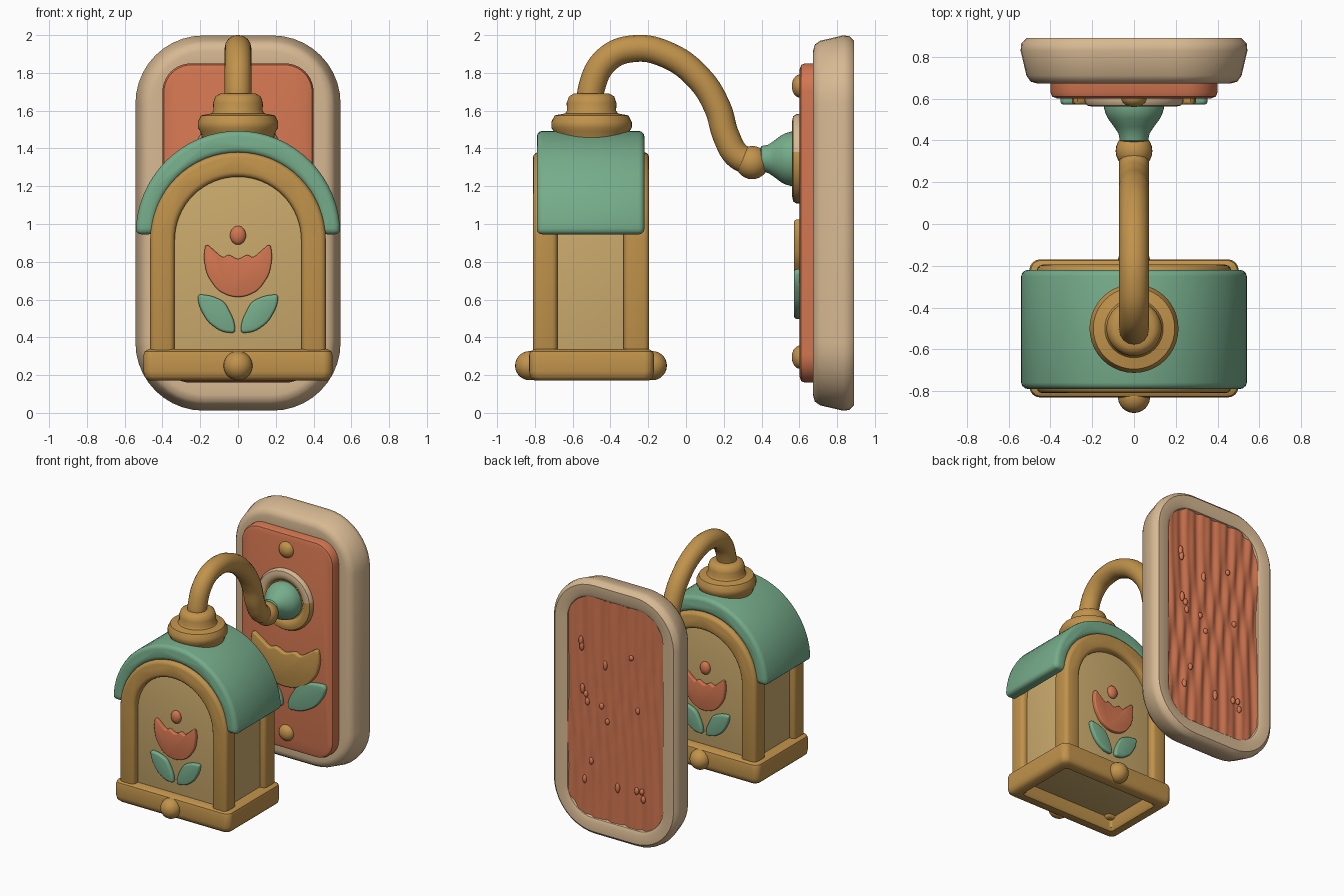
import bpy, bmesh, math, random
from mathutils import Vector

cube = bpy.data.objects.get("Cube")
if cube:
    bpy.data.objects.remove(cube, do_unlink=True)
random.seed(4)


def material(name, *rgb):
    m = bpy.data.materials.new(name)
    col = [c ** 2.2 for c in rgb] + [1]
    m.diffuse_color = col
    m.use_nodes = True
    m.node_tree.nodes["Principled BSDF"].inputs["Base Color"].default_value = col
    return m


CREAM = material("cream", .84, .72, .57)
CLAY = material("terracotta", .82, .46, .32)
GREEN = material("sage green", .46, .67, .54)
OCHRE = material("ochre", .75, .57, .30)
TAN = material("tan", .80, .67, .43)


def smooth(ob):
    bpy.ops.object.select_all(action='DESELECT')
    ob.select_set(True)
    bpy.context.view_layer.objects.active = ob
    bpy.ops.object.shade_smooth_by_angle(angle=math.radians(42))


def finish(name, bm, *mats):
    bmesh.ops.recalc_face_normals(bm, faces=bm.faces)
    me = bpy.data.meshes.new(name)
    bm.to_mesh(me)
    bm.free()
    for m in mats:
        me.materials.append(m)
    ob = bpy.data.objects.new(name, me)
    bpy.context.collection.objects.link(ob)
    smooth(ob)
    return ob


def rounded_rect(hw, hh, r, seg=10):
    pts = []
    for i, (sx, sy) in enumerate([(1, 1), (-1, 1), (-1, -1), (1, -1)]):
        for k in range(seg + 1):
            a = math.pi / 2 * (i + k / seg)
            pts.append((sx * (hw - r) + r * math.cos(a), sy * (hh - r) + r * math.sin(a)))
    return pts


def loft(name, rings, place, mat, closed=False, extra=None):
    """Skin rounded rectangles (half width, half height, radius, depth)."""
    bm = bmesh.new()
    loops = [[bm.verts.new(place(u, v, d)) for u, v in rounded_rect(w, h, r)]
             for w, h, r, d in rings]
    pairs = list(zip(loops, loops[1:]))
    if closed:
        pairs.append((loops[-1], loops[0]))
    else:
        bm.faces.new(loops[0])
        bm.faces.new(loops[-1])
    for a, b in pairs:
        for i in range(len(a)):
            j = (i + 1) % len(a)
            bm.faces.new((a[i], a[j], b[j], b[i]))
    bmesh.ops.remove_doubles(bm, verts=bm.verts, dist=1e-5)
    if extra:
        for f in bm.faces:
            f.material_index = int(extra[1](f.calc_center_median()))
    return finish(name, bm, mat, *([extra[0]] if extra else []))


def lathe(name, profile, place, mat, **kw):
    return loft(name, [(r, r, r, d) for r, d in profile], place, mat, **kw)


def prism(name, outline, y0, y1, mat, bevel):
    """Extrude an x-z outline along y and round its hard edges."""
    bm = bmesh.new()
    face = bm.faces.new([bm.verts.new((x, y0, z)) for x, z in outline])
    new = bmesh.ops.extrude_face_region(bm, geom=[face])["geom"]
    bmesh.ops.translate(bm, vec=(0, y1 - y0, 0),
                        verts=[g for g in new if isinstance(g, bmesh.types.BMVert)])
    bmesh.ops.recalc_face_normals(bm, faces=bm.faces)
    hard = [e for e in bm.edges if e.calc_face_angle(0) > .8]
    bmesh.ops.bevel(bm, geom=hard, offset=bevel, segments=3, profile=.5,
                    affect='EDGES', clamp_overlap=True)
    return finish(name, bm, mat)


def ball(name, centre, size, mat):
    bm = bmesh.new()
    bmesh.ops.create_uvsphere(bm, u_segments=24, v_segments=14, radius=1)
    for v in bm.verts:
        v.co = Vector(centre) + v.co * Vector(size)
    return finish(name, bm, mat)


def arc(a, b, zc, start=0, n=32):
    angles = [start + (math.pi - 2 * start) * i / n for i in range(n + 1)]
    return [(a * math.cos(t), zc + b * math.sin(t)) for t in angles]


def arch(r, zc, z0):
    return [(r, z0)] + arc(r, r, zc) + [(-r, z0)]


def soften(pts, times=2):
    for _ in range(times):
        out = []
        for (x, z), (u, w) in zip(pts, pts[1:] + pts[:1]):
            out += [(.8 * x + .2 * u, .8 * z + .2 * w), (.2 * x + .8 * u, .2 * z + .8 * w)]
        pts = out
    return pts


# Tulip motif, drawn around its own centre
half_tulip = [(.05, .03), (.08, .01), (.12, .045), (.172, .09), (.182, .01), (.165, -.08),
              (.11, -.16), (.05, -.19)]
TULIP = soften([(0, 0)] + half_tulip + [(0, -.198)] + [(-x, z) for x, z in half_tulip[::-1]])
LEAF = soften([(.012, -.39), (.02, -.32), (.07, -.22), (.14, -.19), (.217, -.18), (.205, -.25),
               (.16, -.33), (.09, -.38)])


def motif(name, z, y0, y1, sx, sz, flower_mat, leaf_shift=0):
    put = lambda pts, s, dz=0: [(s * sx * x, z + dz + sz * w) for x, w in pts]
    prism(name + "_tulip", put(TULIP, 1), y0, y1, flower_mat, .014)
    for s, side in ((1, "left"), (-1, "right")):
        prism(f"{name}_{side}_leaf", put(LEAF, s, leaf_shift), y0, y1, GREEN, .014)


# Wall plate: cream rim, terracotta front panel and grained back panel
on_wall = lambda u, v, d: (u, d, 1.005 + v)
loft("wall_plate_rim", [(.37, .82, .14, .68), (.46, .91, .29, .672), (.495, .945, .32, .682),
                        (.515, .965, .34, .71), (.543, .993, .36, .83), (.54, .99, .36, .865),
                        (.515, .965, .34, .89), (.44, .89, .24, .89), (.415, .865, .22, .878),
                        (.405, .855, .21, .85)], on_wall, CREAM, closed=True)
loft("front_panel", [(.4, .845, .15, .7), (.4, .845, .15, .63), (.392, .837, .145, .61),
                     (.37, .815, .13, .602)], on_wall, CLAY)
bm = bmesh.new()
bmesh.ops.create_grid(bm, x_segments=56, y_segments=48, size=1)
for v in bm.verts:
    x, z = v.co.x * .42, v.co.y * .86
    wave = math.sin(48 * x + 2.2 * math.sin(3.1 * z + 4 * x) + 5 * z)
    wave += .6 * math.sin(85 * x - 3 * math.sin(2.3 * z) + 2)
    v.co = (x, .868 + .006 * wave, 1.005 + z)
finish("grained_back_panel", bm, CLAY)
for i in range(16):
    ball(f"wood_knot_{i}", (random.uniform(-.35, .35), .874, random.uniform(.3, 1.75)),
         (.018, .015, random.uniform(.02, .04)), CLAY)

# Plate ornaments
for z, name in ((1.73, "upper_stud"), (.295, "lower_stud")):
    ball(name, (0, .605, z), (.062, .045, .062), OCHRE)
motif("plate", .92, .62, .572, 1.65, 1.3, OCHRE, .08)

# Rosette, mount and pivot
on_rosette = lambda u, v, d: (u, d, 1.345 + v)
lathe("rosette_ring", [(.15, .61), (.235, .61), (.237, .585), (.225, .567), (.2, .562),
                       (.17, .567), (.15, .585)], on_rosette, OCHRE, closed=True,
      extra=(CREAM, lambda c: c.z > 1.38 and math.hypot(c.x, c.z - 1.345) > .18))
lathe("rosette_disc", [(.17, .61), (.17, .585)], on_rosette, OCHRE)
lathe("mount_cone", [(.14, .6), (.145, .56), (.135, .525), (.125, .505), (.095, .465),
                     (.075, .435), (.068, .4), (.05, .39)], on_rosette, GREEN)
ball("pivot_ball", (0, .35, 1.325), (.088, .088, .088), OCHRE)

# Curved arm
cu = bpy.data.curves.new("arm", 'CURVE')
cu.dimensions = '3D'
cu.bevel_depth = .071
cu.bevel_resolution = 6
cu.use_fill_caps = True
path = [(-.505, 1.6), (-.5, 1.72), (-.42, 1.87), (-.28, 1.928), (-.1, 1.895), (.07, 1.77),
        (.165, 1.62), (.215, 1.46), (.27, 1.365), (.35, 1.325)]
sp = cu.splines.new('BEZIER')
sp.bezier_points.add(len(path) - 1)
for p, (y, z) in zip(sp.bezier_points, path):
    p.co = (0, y, z)
    p.handle_left_type = p.handle_right_type = 'AUTO'
arm = bpy.data.objects.new("arm", cu)
bpy.context.collection.objects.link(arm)
cu.materials.append(OCHRE)
bpy.ops.object.select_all(action='DESELECT')
arm.select_set(True)
bpy.context.view_layer.objects.active = arm
bpy.ops.object.convert(target='MESH')
smooth(bpy.context.view_layer.objects.active)

# Stepped collar on the roof
on_lantern = lambda u, v, d: (u, v - .5, d)
lathe("collar", [(.18, 1.42), (.2, 1.49), (.213, 1.51), (.213, 1.54), (.195, 1.575),
                 (.14, 1.585), (.13, 1.6), (.132, 1.64), (.12, 1.675), (.095, 1.69),
                 (.06, 1.69)], on_lantern, OCHRE)

# Roof shell
roof = prism("roof", arc(.548, .548, .945) + arc(.45, .43, .945)[::-1], -.79, -.22, GREEN, .03)
for v in roof.data.vertices:
    v.co.x *= 1.008 - .3 * (v.co.y + .505) ** 2

# Lantern body and its two arched frames
prism("lantern_body", arch(.42, .92, .27), -.76, -.245, TAN, .01)
frame = arch(.465, .915, .25) + arch(.335, .915, .25)[::-1]
prism("front_frame", frame, -.81, -.68, OCHRE, .028)
prism("back_frame", frame, -.33, -.195, OCHRE, .028)
motif("front", .81, -.75, -.788, 1, 1, CLAY)
motif("back", .81, -.255, -.217, 1, 1, CLAY)
for y, name in ((-.765, "front_bud"), (-.24, "back_bud")):
    ball(name, (0, y, .94), (.042, .028, .05), CLAY)

# Open base tray with a knob front and back
loft("base_tray", [(.4, .23, .02, .19), (.415, .245, .03, .172), (.475, .305, .04, .172),
                   (.495, .325, .05, .19), (.5, .33, .05, .22), (.5, .33, .05, .305),
                   (.495, .325, .05, .325), (.475, .305, .04, .337), (.4, .23, .02, .337)],
     on_lantern, OCHRE, closed=True)
for y, name in ((-.828, "front_knob"), (-.178, "back_knob")):
    ball(name, (0, y, .25), (.077, .077, .077), OCHRE)
